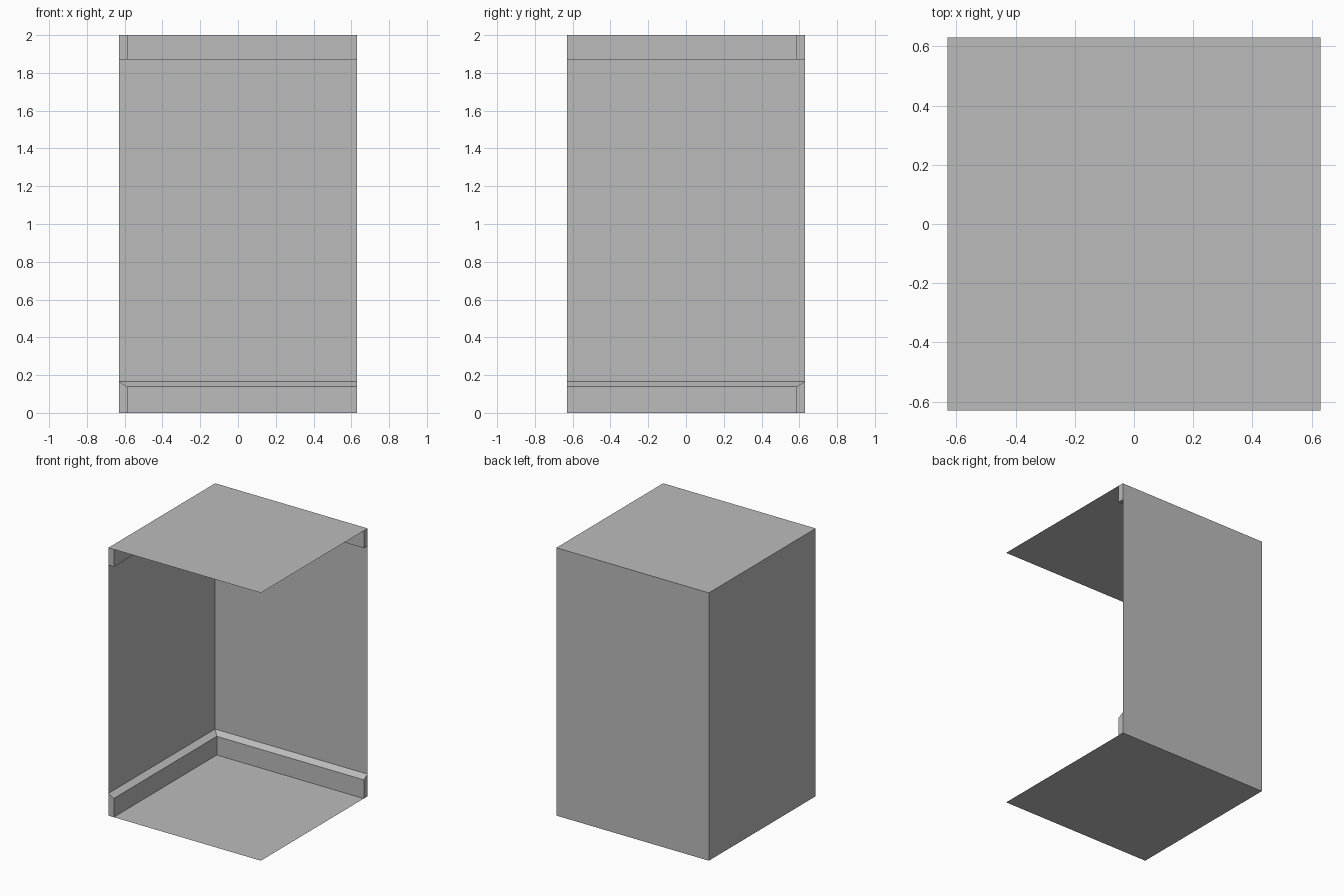
import bpy
import bmesh

cube = bpy.data.objects.get("Cube")
if cube:
    bpy.data.objects.remove(cube, do_unlink=True)

HALF = 0.63      # half the room width
HEIGHT = 2.0
DEPTH = 0.045    # how far the trim stands off the walls

grey = bpy.data.materials.new("plain grey")
grey.use_nodes = True
colour = (0.5, 0.5, 0.5, 1)
grey.diffuse_color = colour
grey.node_tree.nodes["Principled BSDF"].inputs["Base Color"].default_value = colour


def finish(name, bm):
    mesh = bpy.data.meshes.new(name)
    bm.to_mesh(mesh)
    bm.free()
    mesh.materials.append(grey)
    obj = bpy.data.objects.new(name, mesh)
    bpy.context.collection.objects.link(obj)


def panel(name, corners):
    bm = bmesh.new()
    bm.faces.new([bm.verts.new(c) for c in corners])
    finish(name, bm)


def trim(name, profile):
    """Sweep a (distance from wall, height) profile along both walls, mitred in the corner."""
    bm = bmesh.new()
    sections = (
        [bm.verts.new((-HALF + d, -HALF, z)) for d, z in profile],
        [bm.verts.new((-HALF + d, HALF - d, z)) for d, z in profile],
        [bm.verts.new((HALF, HALF - d, z)) for d, z in profile],
    )
    n = len(profile)
    for a, b in zip(sections, sections[1:]):
        for i in range(n):
            j = (i + 1) % n
            bm.faces.new((a[i], a[j], b[j], b[i]))
    bm.faces.new(sections[0])
    bm.faces.new(sections[-1])
    bmesh.ops.recalc_face_normals(bm, faces=bm.faces)
    finish(name, bm)


# Thin room shell, open at the front and on the +x side
square = [(-HALF, -HALF), (HALF, -HALF), (HALF, HALF), (-HALF, HALF)]
panel("floor", [(x, y, 0) for x, y in square])
panel("ceiling", [(x, y, HEIGHT) for x, y in square])
panel("back_wall", [(-HALF, HALF, 0), (HALF, HALF, 0),
                    (HALF, HALF, HEIGHT), (-HALF, HALF, HEIGHT)])
panel("side_wall", [(-HALF, -HALF, 0), (-HALF, HALF, 0),
                    (-HALF, HALF, HEIGHT), (-HALF, -HALF, HEIGHT)])

# Baseboard with a sloped top, and square trim under the ceiling
trim("baseboard", [(0, 0), (DEPTH, 0), (DEPTH, 0.14), (0, 0.165)])
trim("ceiling_trim", [(0, 1.87), (DEPTH, 1.87), (DEPTH, HEIGHT), (0, HEIGHT)])
